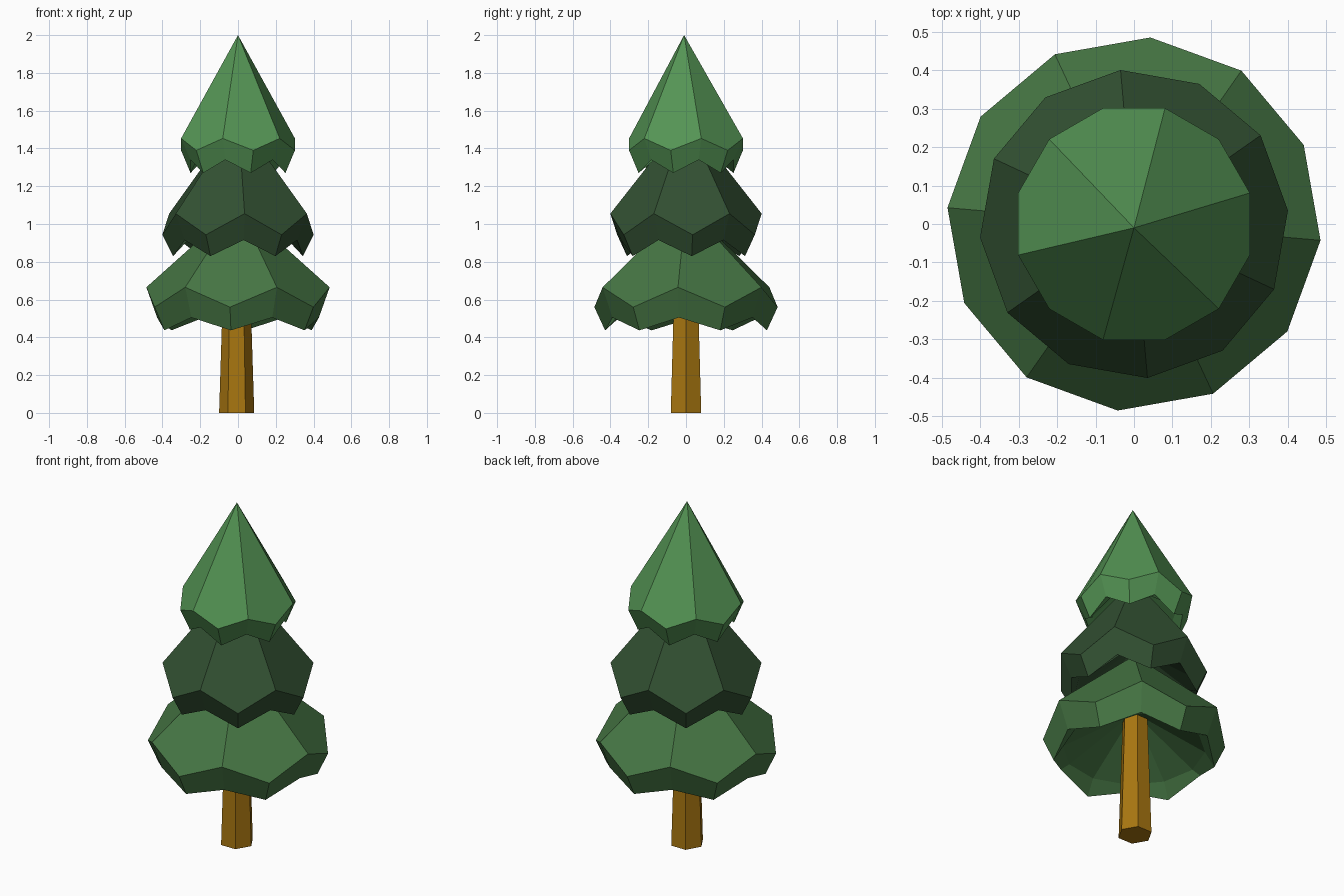
import bpy, bmesh, math

if "Cube" in bpy.data.objects:
    bpy.data.objects.remove(bpy.data.objects["Cube"], do_unlink=True)


def make_material(name, rgb):
    # sRGB 0-255 to linear
    lin = [((c / 255 + 0.055) / 1.055) ** 2.4 for c in rgb]
    mat = bpy.data.materials.new(name)
    mat.use_nodes = True
    mat.diffuse_color = (*lin, 1)
    bsdf = mat.node_tree.nodes["Principled BSDF"]
    bsdf.inputs["Base Color"].default_value = (*lin, 1)
    bsdf.inputs["Roughness"].default_value = 0.9
    return mat


light_green = make_material("light green", (84, 148, 84))
mid_green = make_material("mid green", (70, 118, 68))
dark_green = make_material("dark green", (50, 80, 50))
bark = make_material("bark brown", (168, 118, 16))


def finish(bm, name, mat):
    bmesh.ops.recalc_face_normals(bm, faces=bm.faces)
    mesh = bpy.data.meshes.new(name)
    bm.to_mesh(mesh)
    bm.free()
    mesh.materials.append(mat)
    obj = bpy.data.objects.new(name, mesh)
    bpy.context.collection.objects.link(obj)


def ring(bm, radius, z_even, z_odd, start):
    """Twelve points whose heights alternate."""
    pts = []
    for i in range(12):
        a = math.radians(start + 30 * i)
        z = z_odd if i % 2 else z_even
        pts.append(bm.verts.new((radius * math.cos(a), radius * math.sin(a), z)))
    return pts


def bridge(bm, a, b):
    n = len(a)
    for i in range(n):
        j = (i + 1) % n
        bm.faces.new((a[i], a[j], b[j], b[i]))


def tier(name, mat, start, apex, rim, hem, inner):
    """Six-sided foliage cone with a zigzag skirt and a hollow underside."""
    bm = bmesh.new()
    top = bm.verts.new((0, apex[0], apex[1]))
    outer = ring(bm, *rim, start)
    lower = ring(bm, *hem, start)
    lip = ring(bm, inner[0], inner[1], inner[1], start)
    hollow = bm.verts.new((0, 0, inner[2]))
    # Kite faces between ridges
    for i in range(0, 12, 2):
        bm.faces.new((top, outer[i], outer[i + 1], outer[(i + 2) % 12]))
    # Skirt, inner lip and underside
    bridge(bm, outer, lower)
    bridge(bm, lower, lip)
    for i in range(12):
        bm.faces.new((hollow, lip[(i + 1) % 12], lip[i]))
    finish(bm, name, mat)


# Foliage: (apex y, z), (radius, ridge z, point z) for rim and hem, lip and hollow
tier("lower_foliage", mid_green, 55, (0, 1.10),
     (0.487, 0.665, 0.56), (0.43, 0.505, 0.437), (0.38, 0.525, 0.75))
tier("middle_foliage", dark_green, 35, (0, 1.565),
     (0.402, 1.055, 0.943), (0.345, 0.915, 0.83), (0.30, 0.935, 1.15))
tier("top_foliage", light_green, 15, (-0.01, 2.0),
     (0.312, 1.453, 1.39), (0.26, 1.34, 1.27), (0.22, 1.35, 1.58))

# Tapered hexagonal trunk
bm = bmesh.new()
rings = []
for radius, z in ((0.093, 0), (0.071, 0.7)):
    rings.append([bm.verts.new((radius * math.cos(math.radians(60 * i)) - 0.007,
                                radius * math.sin(math.radians(60 * i)), z))
                  for i in range(6)])
bridge(bm, rings[0], rings[1])
bm.faces.new(rings[0])
bm.faces.new(rings[1])
finish(bm, "trunk", bark)
